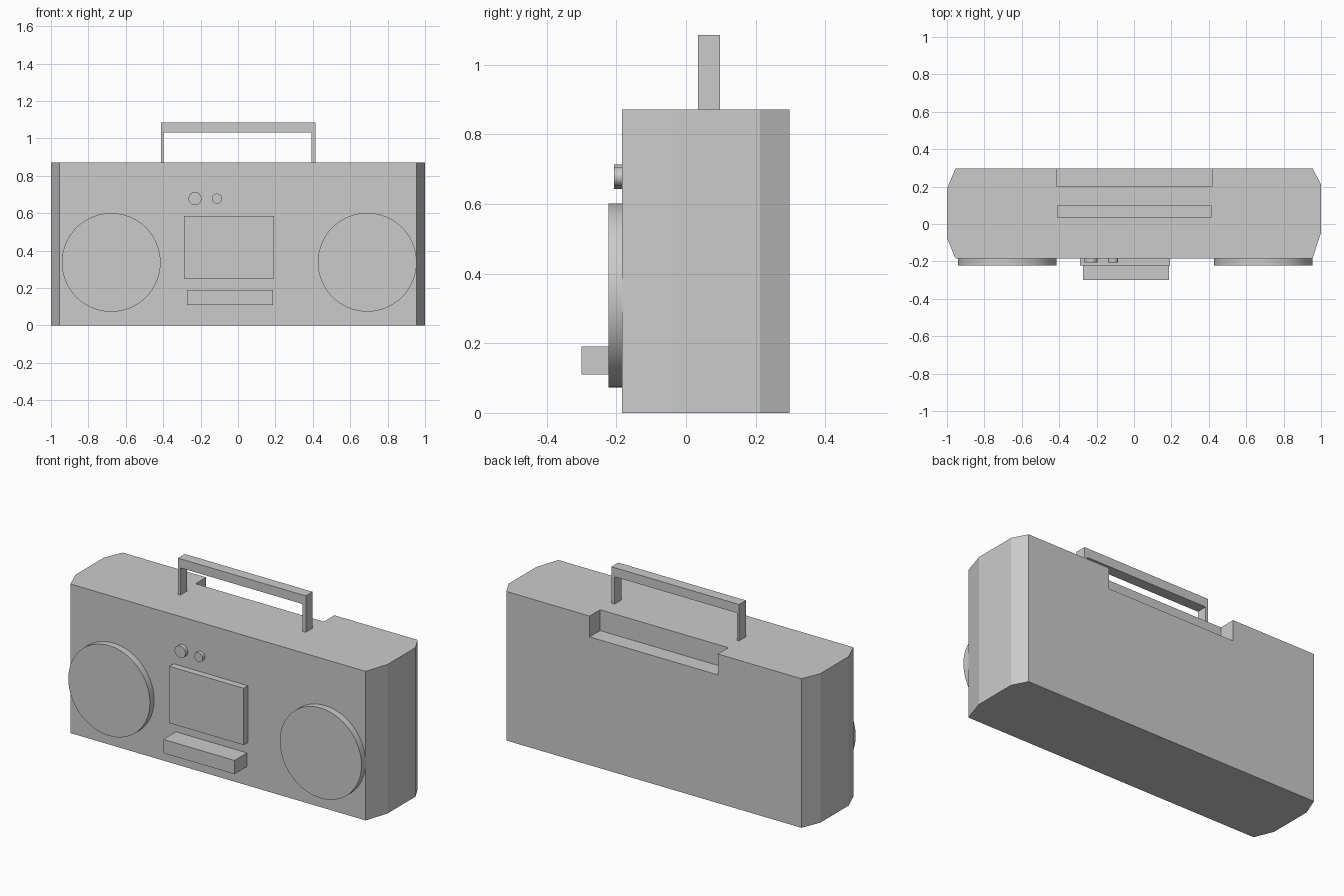
import bpy, bmesh, math

if "Cube" in bpy.data.objects:
    bpy.data.objects.remove(bpy.data.objects["Cube"])

FRONT, BACK, HEIGHT = -0.184, 0.297, 0.872


def prism(name, outline, axis_vec):
    """Extrude a closed outline of 3D points along a vector."""
    bm = bmesh.new()
    face = bm.faces.new([bm.verts.new(p) for p in outline])
    new = bmesh.ops.extrude_face_region(bm, geom=[face])["geom"]
    bmesh.ops.translate(bm, vec=axis_vec, verts=[v for v in new if isinstance(v, bmesh.types.BMVert)])
    bmesh.ops.recalc_face_normals(bm, faces=bm.faces)
    mesh = bpy.data.meshes.new(name)
    bm.to_mesh(mesh)
    bm.free()
    obj = bpy.data.objects.new(name, mesh)
    bpy.context.collection.objects.link(obj)
    return obj


def box(name, x0, x1, y0, y1, z0, z1):
    return prism(name, [(x0, y0, z0), (x1, y0, z0), (x1, y1, z0), (x0, y1, z0)], (0, 0, z1 - z0))


def disc(name, x, z, radius, front_y, segments):
    """Round part standing out from the front face."""
    bpy.ops.mesh.primitive_cylinder_add(
        vertices=segments, radius=radius, depth=FRONT - front_y,
        location=(x, (FRONT + front_y) / 2, z), rotation=(math.pi / 2, 0, 0))
    bpy.context.object.name = name
    bpy.ops.object.shade_smooth_by_angle(angle=math.radians(40))


# Case with chamfered ends
outline = [(-0.955, FRONT), (0.955, FRONT), (1, -0.045), (1, 0.212),
           (0.955, BACK), (-0.955, BACK), (-1, 0.187), (-1, -0.075)]
case = prism("case", [(x, y, 0) for x, y in outline], (0, 0, HEIGHT))

# Recess along the top back edge
cutter = box("recess_cutter", -0.414, 0.416, 0.2, 0.4, 0.75, 1.0)
cutter.hide_render = True
mod = case.modifiers.new("recess", "BOOLEAN")
mod.operation, mod.solver, mod.object = "DIFFERENCE", "EXACT", cutter
bpy.context.view_layer.objects.active = case
bpy.ops.object.modifier_apply(modifier=mod.name)
bpy.data.objects.remove(cutter)

# Carrying handle
handle = [(-0.412, HEIGHT), (-0.412, 1.085), (0.414, 1.085), (0.414, HEIGHT),
          (0.393, HEIGHT), (0.393, 1.032), (-0.398, 1.032), (-0.398, HEIGHT)]
prism("handle", [(x, 0.035, z) for x, z in handle], (0, 0.063, 0))

# Speakers and knobs
disc("speaker_left", -0.678, 0.337, 0.264, -0.223, 64)
disc("speaker_right", 0.691, 0.338, 0.264, -0.223, 64)
disc("knob_large", -0.23, 0.678, 0.035, -0.207, 32)
disc("knob_small", -0.112, 0.678, 0.027, -0.207, 32)

# Cassette door and button ledge
box("cassette_door", -0.289, 0.193, -0.223, FRONT, 0.252, 0.584)
box("button_ledge", -0.273, 0.187, -0.3, FRONT, 0.11, 0.19)
